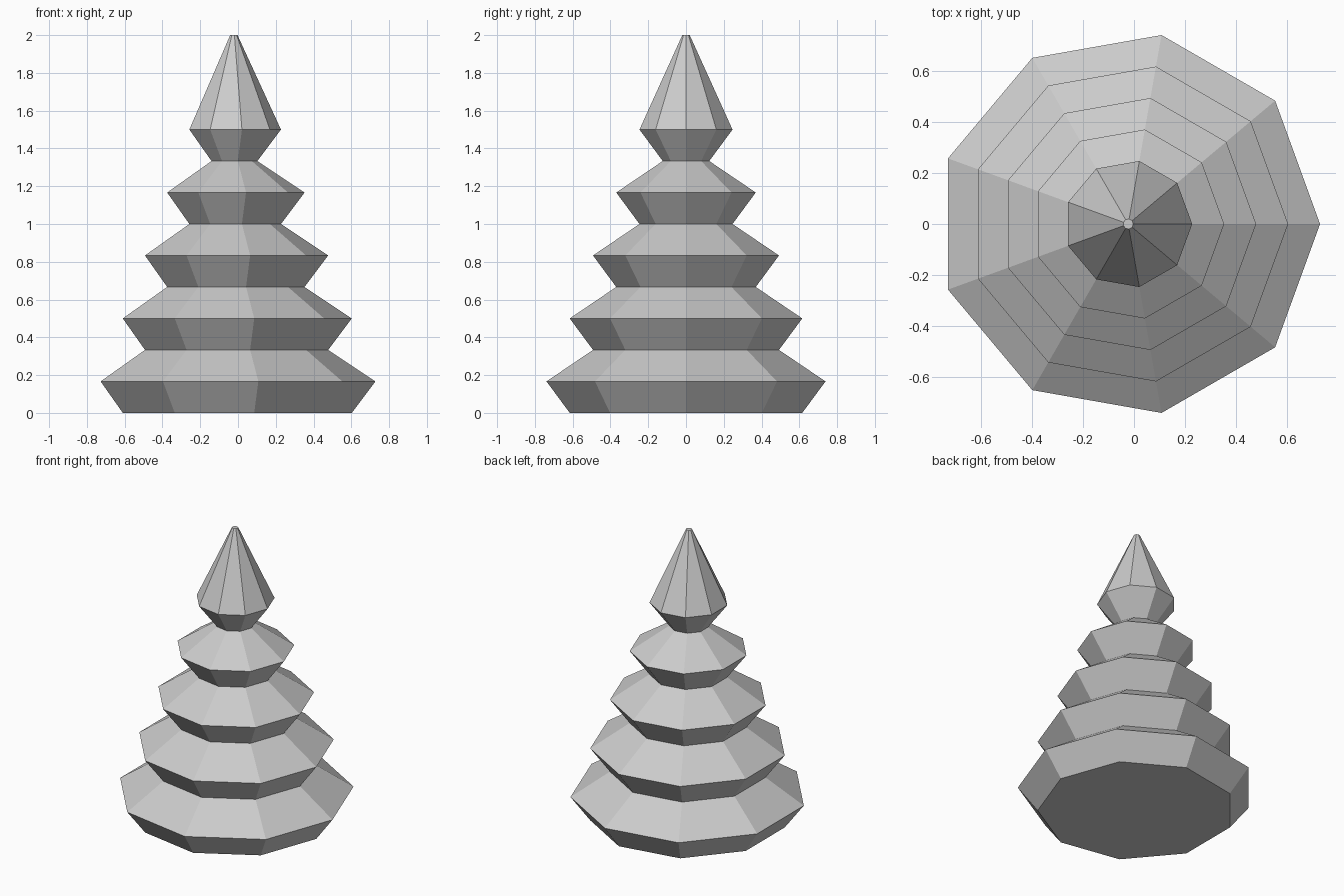
import bpy
import bmesh
from math import cos, sin, pi

if "Cube" in bpy.data.objects:
    bpy.data.objects.remove(bpy.data.objects["Cube"])

SIDES = 9
STEP = 1 / 6
CENTRE_X = -0.0226  # keeps the odd-sided outline centred on x = 0


def lathe(name, profile):
    """Closed flat-faced solid from (radius, z) rings, listed bottom to top."""
    bm = bmesh.new()
    rings = [[bm.verts.new((CENTRE_X + r * cos(2 * pi * i / SIDES),
                            r * sin(2 * pi * i / SIDES), z))
              for i in range(SIDES)] for r, z in profile]
    for low, high in zip(rings, rings[1:]):
        for i in range(SIDES):
            j = (i + 1) % SIDES
            bm.faces.new((low[i], low[j], high[j], high[i]))
    bm.faces.new(rings[0][::-1])
    bm.faces.new(rings[-1])
    mesh = bpy.data.meshes.new(name)
    bm.to_mesh(mesh)
    bm.free()
    obj = bpy.data.objects.new(name, mesh)
    bpy.context.collection.objects.link(obj)
    return obj


# Foliage: tiers flare out, then slope in to the foot of the next tier
profile = []
for tier in range(5):
    shrink = 0.125 * tier
    profile += [(0.625 - shrink, 2 * tier * STEP),
                (0.75 - shrink, (2 * tier + 1) * STEP)]

# Long pointed crown with a tiny flat tip
profile.append((0.02, 2.0))
lathe("tree_foliage", profile)
